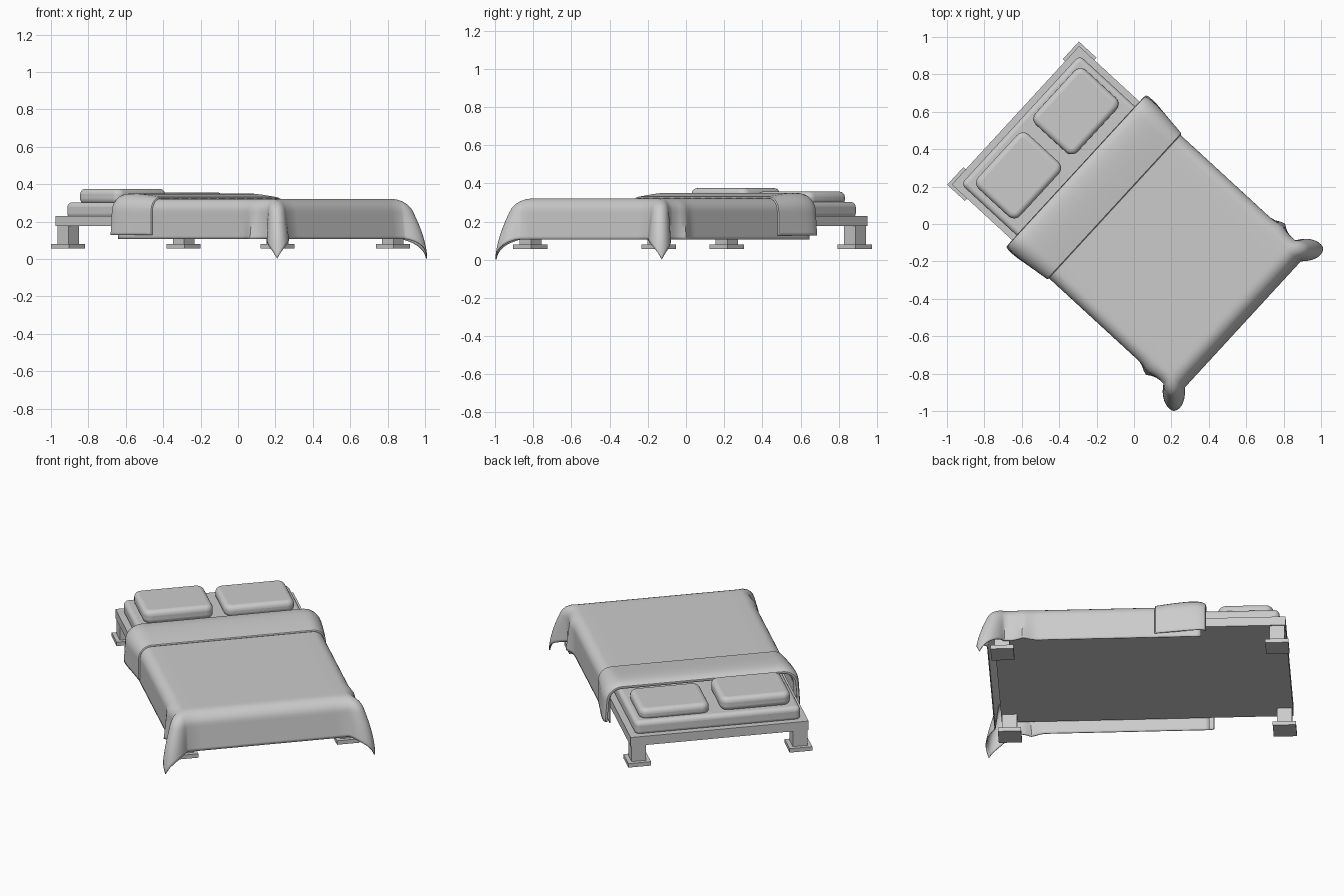
import bpy, bmesh
from math import sin, cos, pi, radians, hypot, atan2
from mathutils import Matrix

if "Cube" in bpy.data.objects:
    bpy.data.objects.remove(bpy.data.objects["Cube"])

# The whole bed is turned on the floor
PLACE = Matrix.Translation((-0.04, 0.035, 0)) @ Matrix.Rotation(radians(47.4), 4, 'Z')


def finish(name, bm, smooth=False):
    bmesh.ops.recalc_face_normals(bm, faces=bm.faces)
    me = bpy.data.meshes.new(name)
    bm.to_mesh(me)
    bm.free()
    ob = bpy.data.objects.new(name, me)
    bpy.context.collection.objects.link(ob)
    ob.matrix_world = PLACE
    if smooth:
        for p in me.polygons:
            p.use_smooth = True
    return ob


def box(name, center, size, corner=0, soft=0):
    bm = bmesh.new()
    bmesh.ops.create_cube(bm, size=1, matrix=Matrix.Translation(center) @ Matrix.Diagonal((*size, 1)))
    if corner:
        ed = [e for e in bm.edges if abs(e.verts[0].co.z - e.verts[1].co.z) > 1e-4]
        bmesh.ops.bevel(bm, geom=ed, offset=corner, segments=5, profile=0.5, affect='EDGES')
    ob = finish(name, bm, soft > 0)
    if soft:
        b = ob.modifiers.new("soft_edges", 'BEVEL')
        b.width, b.segments, b.limit_method, b.angle_limit = soft, 5, 'ANGLE', radians(50)
    return ob


# Frame, legs and foot pads
box("bed_frame", (0, 0, 0.203), (1.006, 1.614, 0.054))
for sx, nx in ((-1, "left"), (1, "right")):
    for sy, ny in ((-1, "foot"), (1, "head")):
        box(f"{ny}_{nx}_leg", (sx * 0.456, sy * 0.76, 0.13), (0.082, 0.082, 0.11))
        box(f"{ny}_{nx}_pad", (sx * 0.456, sy * 0.76, 0.068), (0.128, 0.128, 0.024))

# Mattress and pillows
box("mattress", (0, 0, 0.26), (0.936, 1.544, 0.085), 0.03, 0.025)
box("left_pillow", (-0.225, 0.577, 0.335), (0.395, 0.305, 0.08), 0.045, 0.028)
box("right_pillow", (0.235, 0.583, 0.322), (0.395, 0.305, 0.07), 0.045, 0.028)

# Draped cloth: flat part on the bed, overhang bends down, corners hang as lobes
HALF, FOOT, R, L, TOP = 0.455, -0.745, 0.065, 0.252, 0.322


def drape(s, t, lift=0.0, flare=0.0):
    x = max(-HALF, min(HALF, s))
    y = max(FOOT, t)
    dx, dy = abs(s - x), y - t
    r = hypot(dx, dy)
    if r < 1e-6:
        return x, y, TOP + lift
    th = atan2(dy, dx)
    rad = R + lift
    a = min(r / R, pi / 2)
    k = min(r / (L * 1.41), 1)
    out = rad * sin(a) + flare * r / L
    out += 0.035 * sin(th) ** 2 * r / L
    out += 0.105 * sin(2 * th) ** 1.5 * sin(k * pi / 2) if 0 < th < pi / 2 - 1e-4 else 0
    if dy == 0:  # bulge of the side just before the corner
        out += 0.035 * max(0, 1 - abs(y + 0.64) / 0.08) ** 2 * r / L
    z = TOP + lift - rad * (1 - cos(a)) - max(0, r - R * pi / 2)
    return x + (1 if s > 0 else -1) * out * cos(th), y - out * sin(th), z


def cloth(name, ss, rows, thick):
    bm = bmesh.new()
    grid = [[bm.verts.new(drape(s, *row)) for s in ss] for row in rows]
    for g, h in zip(grid, grid[1:]):
        for i in range(len(ss) - 1):
            bm.faces.new((g[i], g[i + 1], h[i + 1], h[i]))
    ob = finish(name, bm, True)
    if sum(p.normal.z * p.area for p in ob.data.polygons) < 0:
        ob.data.flip_normals()
    m = ob.modifiers.new("thickness", 'SOLIDIFY')
    m.thickness, m.offset = thick, -1
    return ob


N = 16
over = [L * i / N for i in range(1, N + 1)]
across = [-HALF - o for o in reversed(over)] + [HALF * i / 6 for i in range(-6, 7)] + [HALF + o for o in over]
down = [(0.34 - i * (0.34 - FOOT) / 44,) for i in range(45)] + [(FOOT - o,) for o in over]
cloth("blanket", across, down, 0.006)

# Turned-back fold of the blanket near the pillows
fold = [(0.085, 0.004, 0), (0.09, 0.010, 0), (0.13, 0.015, 0), (0.18, 0.021, 0), (0.23, 0.026, 0.002),
        (0.28, 0.029, 0.006), (0.32, 0.028, 0.010), (0.35, 0.022, 0.015), (0.365, 0.012, 0.02),
        (0.368, 0.0, 0.02)]
cloth("blanket_fold", [s * 0.97 for s in across], fold, 0.006)

for ob in list(bpy.context.scene.objects):
    bpy.ops.object.select_all(action='DESELECT')
    ob.select_set(True)
    bpy.context.view_layer.objects.active = ob
    if ob.modifiers:
        bpy.ops.object.shade_smooth_by_angle(angle=radians(40))
